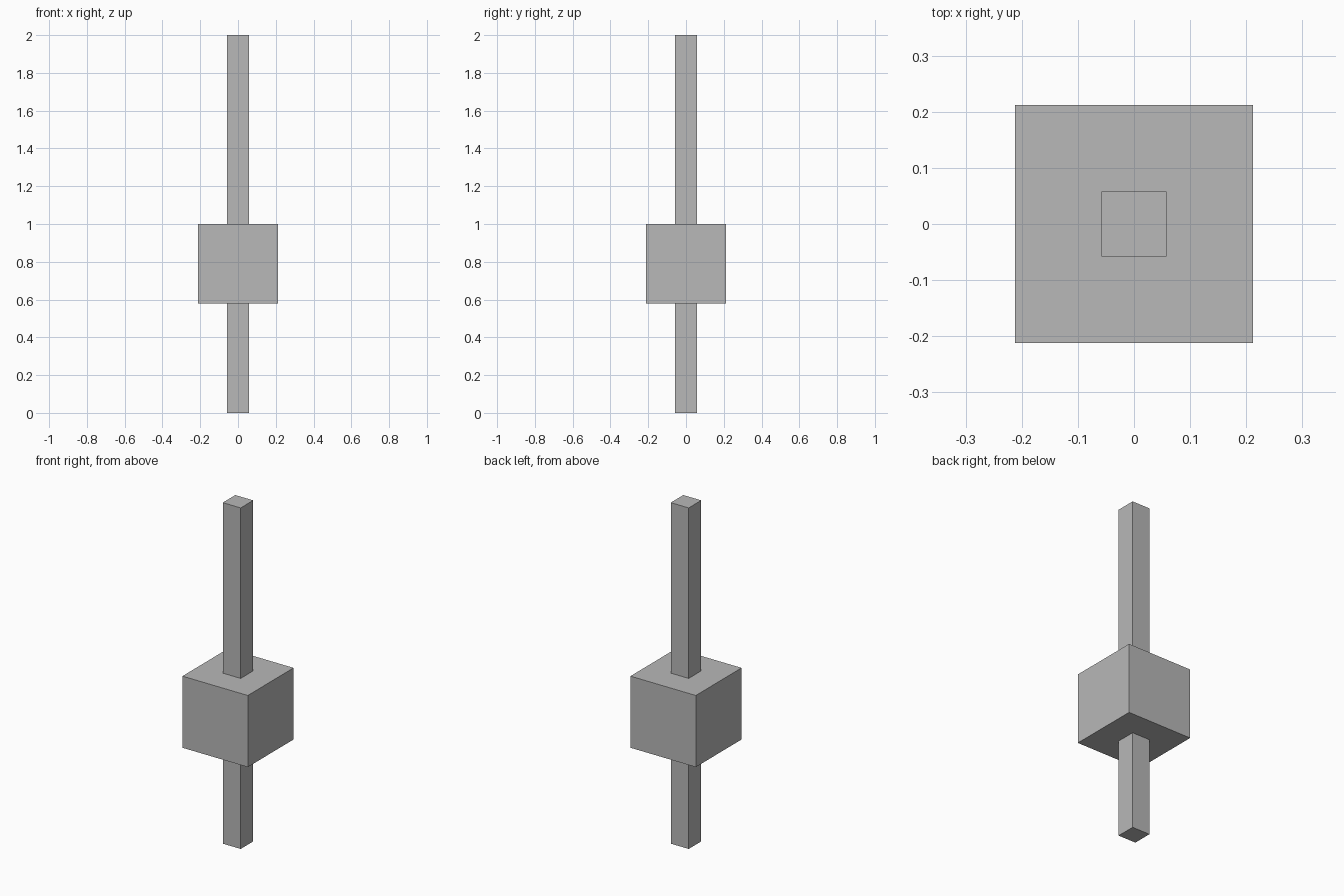
import bpy

cube = bpy.data.objects.get("Cube")
if cube:
    bpy.data.objects.remove(cube, do_unlink=True)

# Single plain grey material
grey = bpy.data.materials.new("plain_grey")
grey.use_nodes = True
colour = (0.48, 0.48, 0.48, 1)
grey.diffuse_color = colour
grey.node_tree.nodes["Principled BSDF"].inputs["Base Color"].default_value = colour


def add_box(name, width, bottom, top):
    """Square box centred on the vertical axis."""
    bpy.ops.mesh.primitive_cube_add(size=1, location=(0, 0, (bottom + top) / 2))
    box = bpy.context.object
    box.name = name
    box.scale = (width, width, top - bottom)
    bpy.ops.object.transform_apply(location=False, rotation=False, scale=True)
    box.data.materials.append(grey)
    return box


BLOCK_BOTTOM, BLOCK_TOP = 0.58, 1.0
ROD_WIDTH = 0.116

# Square block in the middle, with a rod below and a longer one above
add_box("block", 0.424, BLOCK_BOTTOM, BLOCK_TOP)
add_box("lower_rod", ROD_WIDTH, 0, BLOCK_BOTTOM + 0.02)
add_box("upper_rod", ROD_WIDTH, BLOCK_TOP - 0.02, 2)
